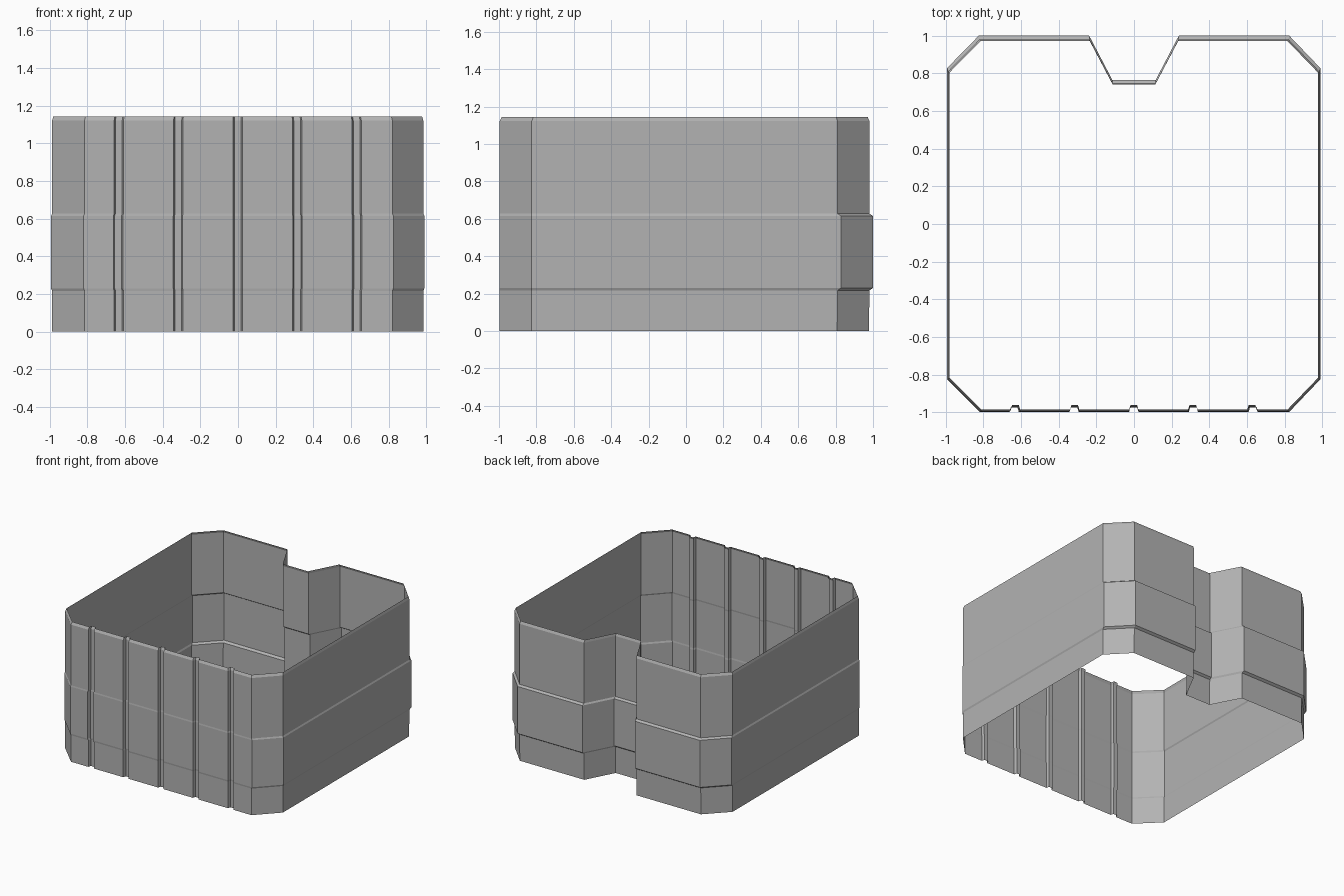
import bpy, bmesh

# Plan outline, counter-clockwise, at the widest (middle) band
outline = [(-0.82, -0.998)]
for cx in (-0.637, -0.319, -0.001, 0.316, 0.634):      # vertical grooves in the front
    outline += [(cx - 0.025, -0.998), (cx - 0.018, -0.974),
                (cx + 0.018, -0.974), (cx + 0.025, -0.998)]
outline += [(0.825, -0.998), (0.99, -0.825), (0.99, 0.828), (0.825, 1.0),
            (0.238, 1.0), (0.115, 0.765), (-0.115, 0.765), (-0.238, 1.0),
            (-0.825, 1.0), (-0.993, 0.828), (-0.993, -0.825)]

# Wall profile: height, inset in x, inset at front, inset at back
rings = [(0.0, 0.006, 0.002, 0.022),
         (0.217, 0.006, 0.002, 0.019),
         (0.230, 0.0, 0.0, 0.0),
         (0.615, 0.0, 0.0, 0.0),
         (0.627, 0.006, 0.002, 0.019),
         (1.122, 0.006, 0.002, 0.019),
         (1.143, 0.012, 0.012, 0.028)]

bm = bmesh.new()
loops = []
for z, ix, front, back in rings:
    loop = []
    for x, y in outline:
        t = (y + 1) / 2
        loop.append(bm.verts.new((x * (1 - ix), y + front * (1 - t) - back * t, z)))
    loops.append(loop)

# Skin the rings into an open flat-shaded shell
n = len(outline)
for lo, hi in zip(loops, loops[1:]):
    for i in range(n):
        j = (i + 1) % n
        bm.faces.new((lo[i], lo[j], hi[j], hi[i]))

mesh = bpy.data.meshes.new("wall_shell")
bm.to_mesh(mesh)
bm.free()
shell = bpy.data.objects.new("wall_shell", mesh)
bpy.context.collection.objects.link(shell)

# Dark grey finish
mat = bpy.data.materials.new("dark_grey")
mat.diffuse_color = (0.45, 0.45, 0.45, 1)
mesh.materials.append(mat)
